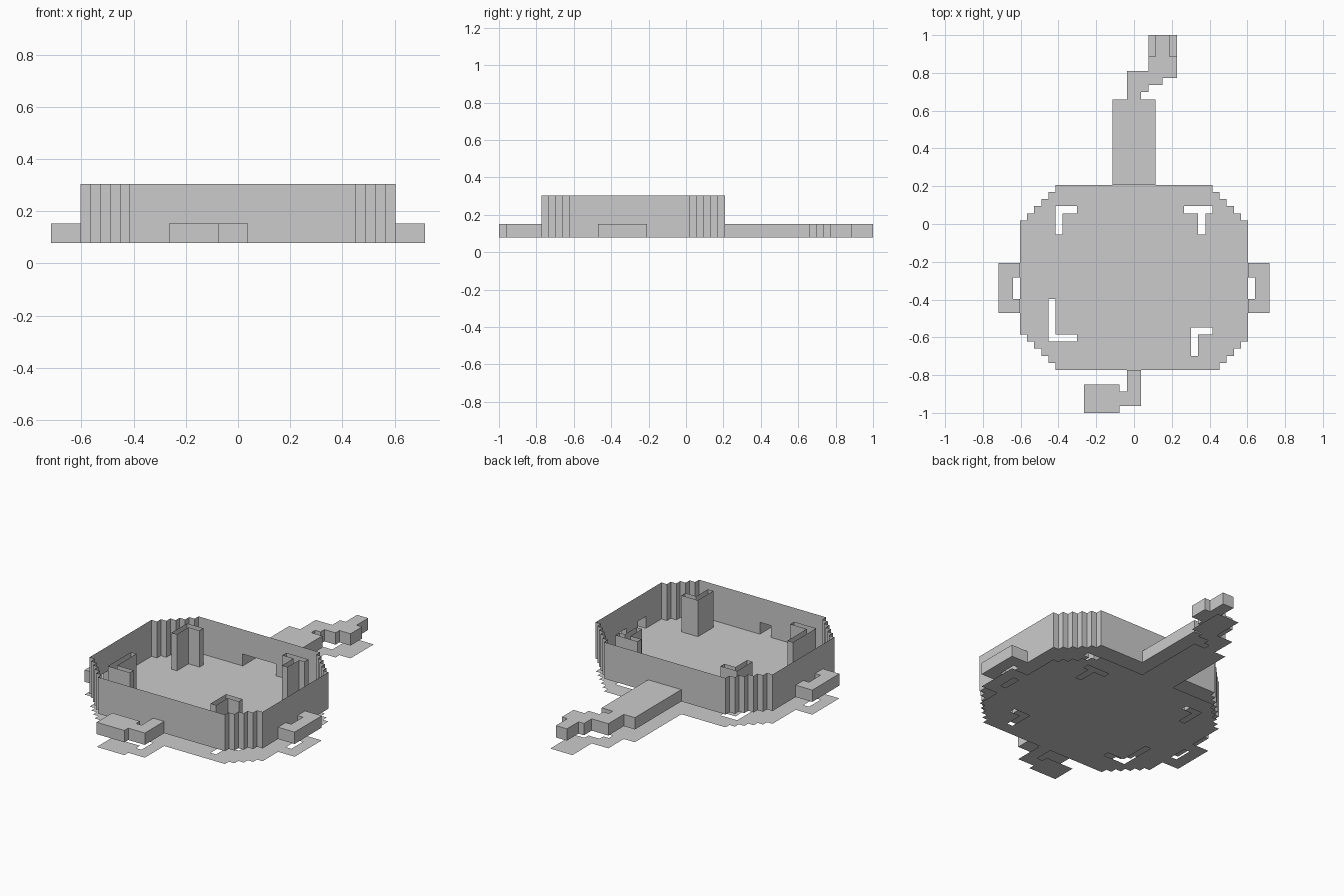
import bpy, bmesh, math

if "Cube" in bpy.data.objects:
    bpy.data.objects.remove(bpy.data.objects["Cube"])

U = 2 / 53                      # plan grid unit; x in cells from centre, y in cells from the front end
FLOOR, ROOF, TOP = 0.079, 0.152, 0.304


def cells(*rects):
    """Set of grid cells covered by rectangles (x0, x1, y0, y1)."""
    return {(x, y) for x0, x1, y0, y1 in rects
            for x in range(x0, x1) for y in range(y0, y1)}


def mirrored(s):
    return s | {(-1 - x, y) for x, y in s}


# Main hall: rectangle with stepped corners
hall = cells((-16, 16, 6, 32))
for sx, at_top, n in ((-1, False, 5), (1, False, 4), (-1, True, 5), (1, True, 5)):
    for i in range(n):
        for k in range(n - i):
            x = 15 - k if sx > 0 else -16 + k
            hall.discard((x, 31 - i if at_top else 6 + i))

# Four shafts through the hall
shafts = cells((-11, -8, 28, 29), (-11, -10, 25, 28),
               (7, 11, 28, 29), (9, 10, 25, 28),
               (-12, -11, 10, 16), (-12, -8, 10, 11),
               (8, 9, 8, 12), (8, 11, 11, 12))
hall -= shafts

# Low passages: back, front and the two side loops
back = cells((-3, 3, 32, 44), (-1, 1, 44, 48), (1, 2, 45, 48),
             (2, 4, 46, 50), (4, 6, 47, 50), (3, 5, 50, 53))
front = cells((-1, 1, 1, 6), (-2, -1, 1, 3), (-7, -2, 0, 4))
side = mirrored(cells((16, 19, 14, 21)) - cells((16, 17, 16, 19)))
passages = back | front | side
plan = hall | passages


def finish(name, bm):
    bmesh.ops.remove_doubles(bm, verts=bm.verts, dist=1e-5)
    bmesh.ops.dissolve_limit(bm, angle_limit=math.radians(1),
                             verts=bm.verts, edges=bm.edges)
    me = bpy.data.meshes.new(name)
    bm.to_mesh(me)
    bm.free()
    bpy.context.collection.objects.link(bpy.data.objects.new(name, me))


def quad(bm, pts):
    bm.faces.new([bm.verts.new((x * U, y * U - 1, z)) for x, y, z in pts])


def sheet(name, area, z):
    bm = bmesh.new()
    for x, y in sorted(area):
        quad(bm, [(x, y, z), (x + 1, y, z), (x + 1, y + 1, z), (x, y + 1, z)])
    finish(name, bm)


def height(c):
    return TOP if c in hall else ROOF if c in passages else FLOOR


def walls(name, area):
    """Vertical faces wherever a cell is taller than its neighbour."""
    bm = bmesh.new()
    for x, y in sorted(area):
        hi = height((x, y))
        for dx, dy, a, b in ((0, -1, (0, 0), (1, 0)), (1, 0, (1, 0), (1, 1)),
                             (0, 1, (1, 1), (0, 1)), (-1, 0, (0, 1), (0, 0))):
            lo = height((x + dx, y + dy))
            if lo < hi:
                p, q = (x + a[0], y + a[1]), (x + b[0], y + b[1])
                quad(bm, [(*p, lo), (*q, lo), (*q, hi), (*p, hi)])
    finish(name, bm)


# Ground sheet is wider than the walls at the back tip
sheet("ground_sheet", plan | cells((2, 6, 50, 53)), 0)
sheet("floor", plan, FLOOR)
walls("hall_walls", hall)
for part, area in (("back_passage", back), ("front_passage", front), ("side_passages", side)):
    walls(part + "_walls", area)
    sheet(part + "_roof", area, ROOF)
